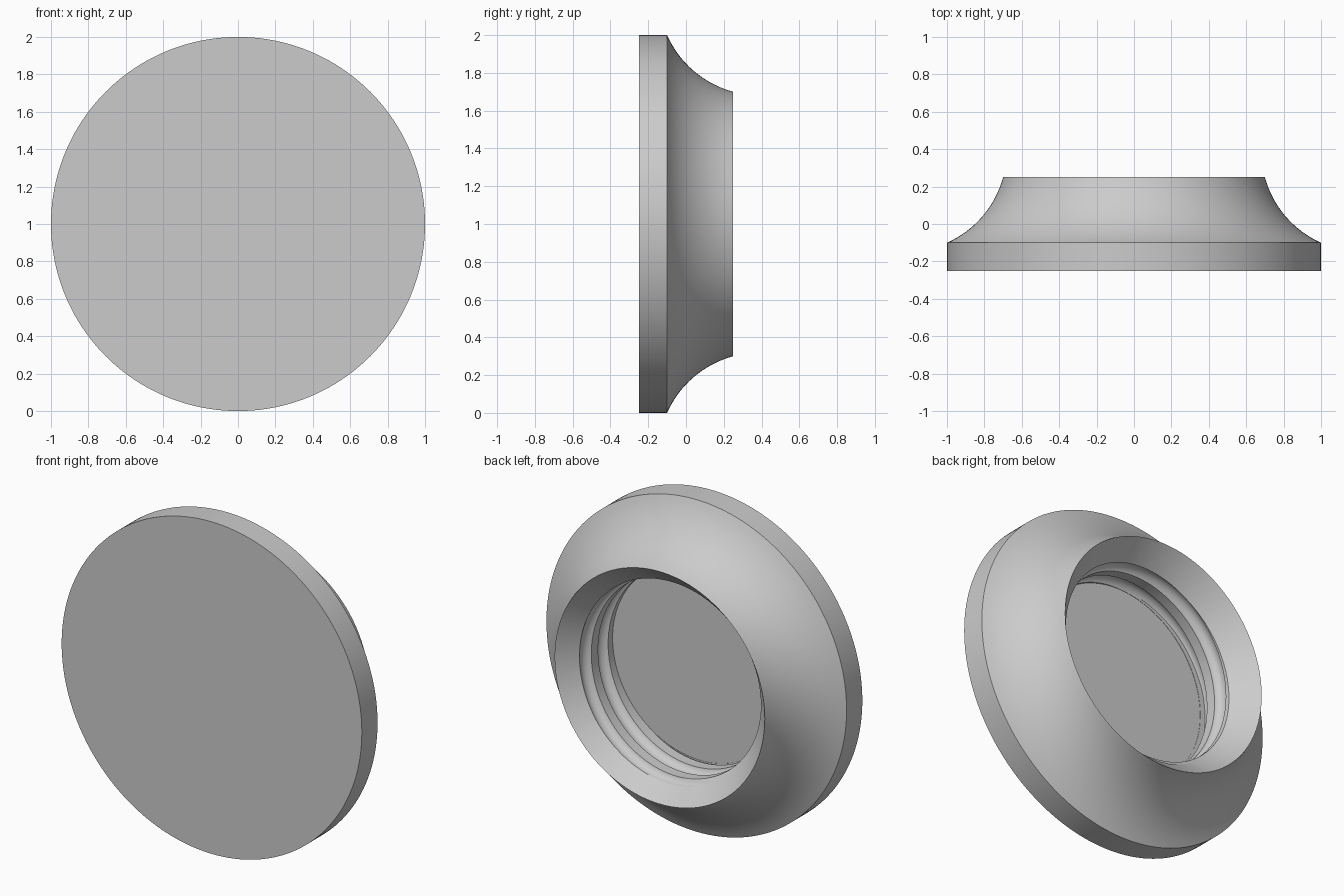
import bpy, bmesh, math
from mathutils import Vector

cube = bpy.data.objects.get("Cube")
if cube:
    bpy.data.objects.remove(cube, do_unlink=True)

STEPS = 160
FRONT, BACK, FLOOR = -0.25, 0.25, -0.13
BORE = 0.58


def arc(a, b, bulge, n=16):
    """Points of a circular arc from a to b, bulging left of the chord."""
    a, b = Vector(a), Vector(b)
    half = (b - a).length / 2
    radius = (half * half + bulge * bulge) / (2 * bulge)
    along = (b - a).normalized()
    normal = Vector((-along.y, along.x))
    centre = (a + b) / 2 + normal * (bulge - radius)
    sweep = math.asin(half / radius)
    angles = [sweep * (2 * i / n - 1) for i in range(n + 1)]
    return [centre + radius * (math.sin(t) * along + math.cos(t) * normal) for t in angles]


def add_object(name, bm):
    bmesh.ops.recalc_face_normals(bm, faces=bm.faces)
    mesh = bpy.data.meshes.new(name)
    bm.to_mesh(mesh)
    bm.free()
    obj = bpy.data.objects.new(name, mesh)
    bpy.context.collection.objects.link(obj)
    return obj


def lathe(name, profile):
    """Turn a (radius, y) profile about the horizontal axis at z = 1."""
    bm = bmesh.new()
    verts = [bm.verts.new((r, y, 1)) for r, y in profile]
    edges = [bm.edges.new(pair) for pair in zip(verts, verts[1:])]
    bmesh.ops.spin(bm, geom=verts + edges, cent=(0, 0, 1), axis=(0, 1, 0),
                   angle=math.tau, steps=STEPS, use_merge=False)
    bmesh.ops.remove_doubles(bm, verts=bm.verts, dist=0.0005)
    return add_object(name, bm)


def thread_cutter(name, radius, tube, pitch, start, end, sides=20, per_turn=120):
    """Round tube along a helix, trimmed flat just above the recess floor."""
    bm = bmesh.new()
    rings = []
    for i in range(int((end - start) * per_turn) + 1):
        turn = start + i / per_turn
        t = turn * math.tau
        y = 0.12 - pitch * turn
        ring = []
        for k in range(sides):
            a = math.tau * k / sides
            r = radius + tube * math.cos(a)
            ring.append(bm.verts.new((r * math.cos(t), y + tube * math.sin(a),
                                      1 + r * math.sin(t))))
        rings.append(ring)
    for p, q in zip(rings, rings[1:]):
        for k in range(sides):
            j = (k + 1) % sides
            bm.faces.new((p[k], p[j], q[j], q[k]))
    bm.faces.new(rings[0])
    bmesh.ops.bisect_plane(bm, geom=bm.verts[:] + bm.edges[:] + bm.faces[:],
                           plane_co=(0, FLOOR + 0.002, 0), plane_no=(0, -1, 0),
                           clear_outer=True)
    rim = [e for e in bm.edges if e.is_boundary]
    bmesh.ops.holes_fill(bm, edges=rim, sides=0)
    return add_object(name, bm)


grey = bpy.data.materials.new("plain grey")
grey.use_nodes = True
colour = (0.6, 0.6, 0.6, 1)
grey.diffuse_color = colour
grey.node_tree.nodes["Principled BSDF"].inputs["Base Color"].default_value = colour

# Front disc, straight rim, concave flare, chamfered mouth, bore and floor
profile = [(0, FRONT), (1, FRONT)]
profile += arc((1, -0.1), (0.7, BACK), 0.052)
profile += [(BORE, 0.115), (BORE, FLOOR), (0, FLOOR)]
body = lathe("cap_body", profile)
body.data.materials.append(grey)

# Helical thread groove cut into the bore, running out in the mouth
cutter = thread_cutter("thread_cutter", BORE - 0.015, 0.05, 0.16, -0.625, 2.05)
cut = body.modifiers.new("thread", 'BOOLEAN')
cut.operation = 'DIFFERENCE'
cut.solver = 'EXACT'
cut.object = cutter
bpy.ops.object.select_all(action='DESELECT')
body.select_set(True)
bpy.context.view_layer.objects.active = body
bpy.ops.object.modifier_apply(modifier=cut.name)
bpy.data.objects.remove(cutter, do_unlink=True)
bpy.ops.object.shade_smooth_by_angle(angle=math.radians(25))
